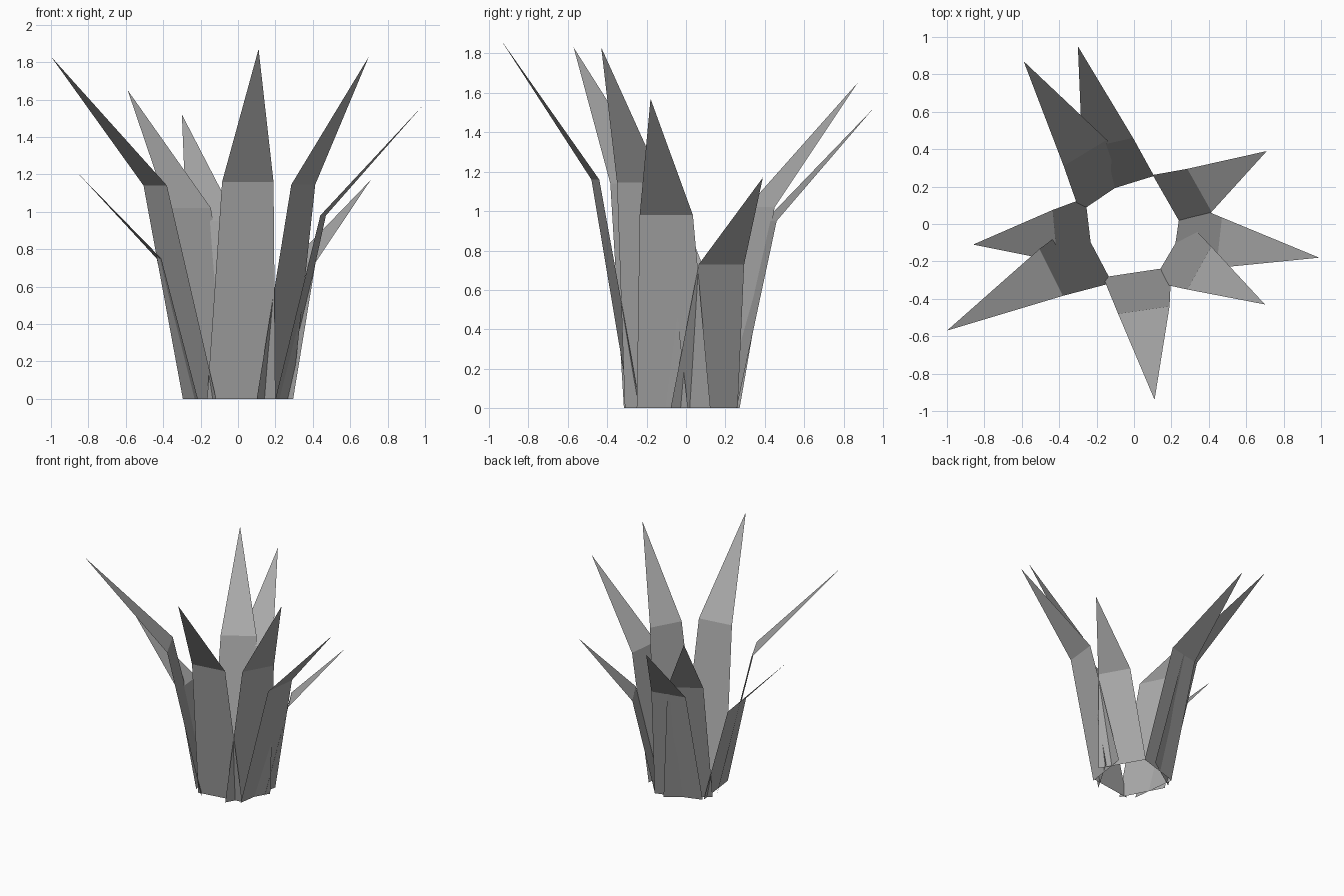
import bpy
import bmesh

# Single flat colour for the whole plant
grey = bpy.data.materials.new("leaf_grey")
grey.diffuse_color = (0.4, 0.4, 0.4, 1.0)


def leaf(name, base_a, base_b, bend_a, bend_b, bend_z, tip):
    """Flat blade: a tapering quad up to the bend, then a pointed tip."""
    bm = bmesh.new()
    a, b = (bm.verts.new((*p, 0.0)) for p in (base_a, base_b))
    c, d = (bm.verts.new((*p, bend_z)) for p in (bend_a, bend_b))
    t = bm.verts.new(tip)
    bm.faces.new((a, b, d, c))
    bm.faces.new((c, d, t))
    mesh = bpy.data.meshes.new(name)
    bm.to_mesh(mesh)
    bm.free()
    mesh.materials.append(grey)
    obj = bpy.data.objects.new(name, mesh)
    bpy.context.collection.objects.link(obj)


# Ring of leaves, counter-clockwise from the front
leaf("front_leaf", (-0.165, -0.285), (0.20, -0.23),
     (-0.085, -0.48), (0.19, -0.44), 1.16, (0.11, -0.94, 1.87))
leaf("front_right_leaf", (0.10, -0.31), (0.288, 0.01),
     (0.285, -0.35), (0.413, -0.12), 1.145, (0.70, -0.43, 1.83))
leaf("right_leaf", (0.20, -0.25), (0.255, 0.124),
     (0.44, -0.235), (0.47, 0.035), 0.98, (0.99, -0.18, 1.57))
leaf("back_right_leaf", (0.295, -0.078), (0.10, 0.262),
     (0.415, 0.065), (0.285, 0.295), 0.73, (0.71, 0.39, 1.17))
leaf("back_leaf", (0.107, 0.257), (-0.255, 0.145),
     (-0.005, 0.46), (-0.277, 0.40), 0.95, (-0.30, 0.95, 1.52))
leaf("back_left_leaf", (0.015, 0.272), (-0.29, 0.065),
     (-0.145, 0.45), (-0.376, 0.31), 1.02, (-0.59, 0.87, 1.65))
leaf("left_leaf", (-0.26, 0.14), (-0.215, -0.24),
     (-0.435, 0.075), (-0.41, -0.20), 0.75, (-0.86, -0.11, 1.21))
leaf("front_left_leaf", (-0.295, 0.022), (-0.117, -0.315),
     (-0.505, -0.133), (-0.38, -0.384), 1.14, (-1.0, -0.57, 1.83))
